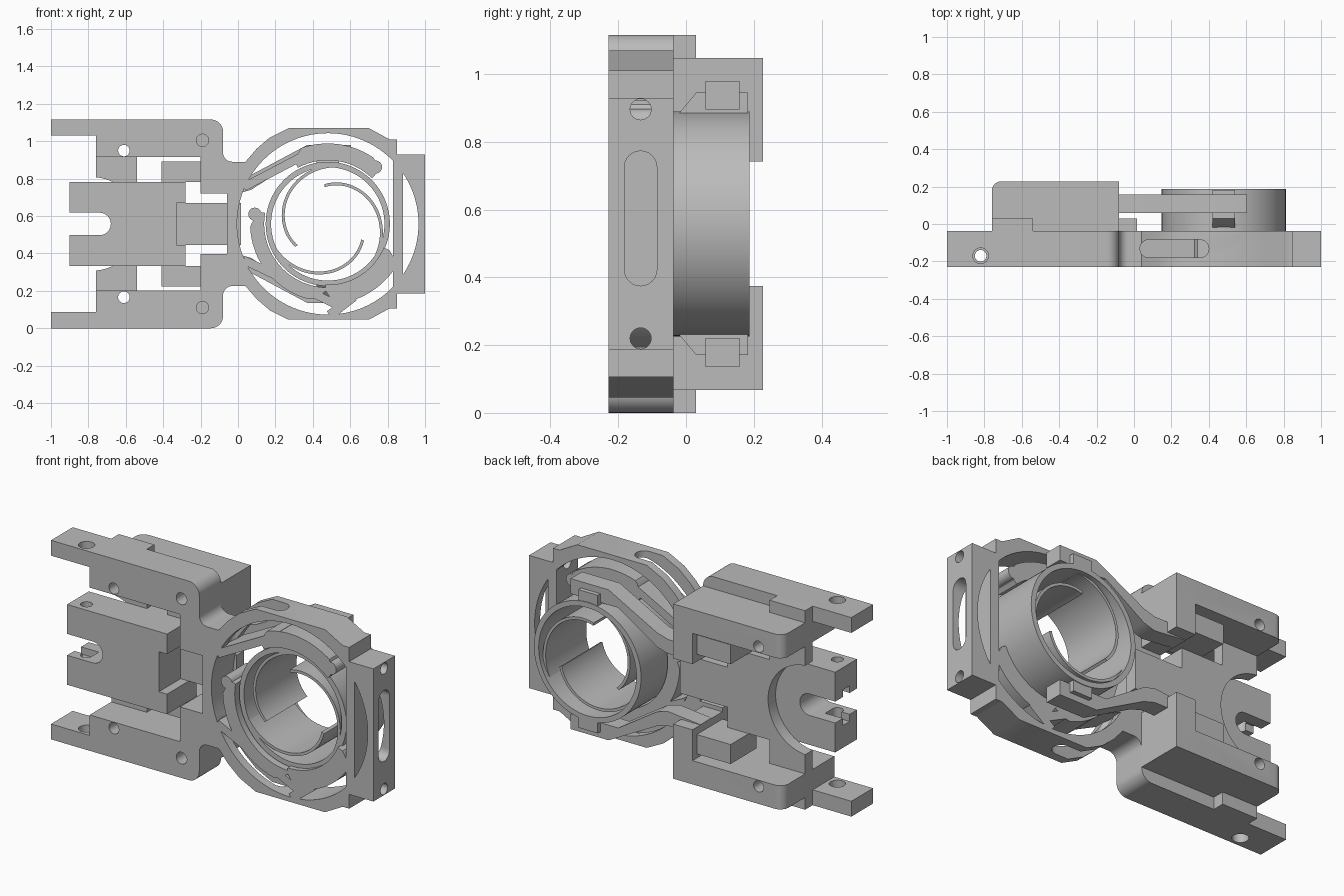
import bpy, bmesh
from math import sin, cos, pi, radians, hypot

if "Cube" in bpy.data.objects:
    bpy.data.objects.remove(bpy.data.objects["Cube"], do_unlink=True)

MID = 0.558            # height of the mirror plane
TOP = 2 * MID
CX = 0.48              # barrel axis
FRONT, BACK = -0.229, -0.037

grey = bpy.data.materials.new("plain grey")
grey.use_nodes = True
grey.diffuse_color = (0.5, 0.5, 0.5, 1)
grey.node_tree.nodes["Principled BSDF"].inputs["Base Color"].default_value = (0.5, 0.5, 0.5, 1)


def arc(cx, cz, r, a0, a1, n=24):
    steps = [radians(a0 + (a1 - a0) * i / n) for i in range(n + 1)]
    return [(cx + r * cos(a), cz + r * sin(a)) for a in steps]


def circle(cx, cz, r, n=48):
    return arc(cx, cz, r, 0, 360, n)[:-1]


def flip(pts):
    return [(x, TOP - z) for x, z in reversed(pts)]


def rect(x0, x1, z0, z1):
    return [(x0, z0), (x1, z0), (x1, z1), (x0, z1)]


def bar(a, b, w):
    dx, dz = b[0] - a[0], b[1] - a[1]
    k = w / 2 / hypot(dx, dz)
    ox, oz = -dz * k, dx * k
    return [(a[0] + ox, a[1] + oz), (a[0] - ox, a[1] - oz),
            (b[0] - ox, b[1] - oz), (b[0] + ox, b[1] + oz)]


def prism(name, outline, lo, hi, holes=(), axis="y"):
    """Extrude a flat outline with holes along an axis."""
    cu = bpy.data.curves.new(name, "CURVE")
    cu.dimensions, cu.fill_mode = "2D", "BOTH"
    cu.extrude = (hi - lo) / 2
    for loop in [outline, *holes]:
        sp = cu.splines.new("POLY")
        sp.points.add(len(loop) - 1)
        for p, (u, v) in zip(sp.points, loop):
            p.co = (u, v, 0, 1)
        sp.use_cyclic_u = True
    tmp = bpy.data.objects.new(name + "_curve", cu)
    bpy.context.collection.objects.link(tmp)
    dg = bpy.context.evaluated_depsgraph_get()
    me = bpy.data.meshes.new_from_object(tmp.evaluated_get(dg))
    bpy.data.objects.remove(tmp, do_unlink=True)
    bm = bmesh.new()
    bm.from_mesh(me)
    bmesh.ops.remove_doubles(bm, verts=bm.verts, dist=1e-5)
    mid = (lo + hi) / 2
    for v in bm.verts:
        a, b, c = v.co
        v.co = {"y": (a, mid - c, b), "z": (a, b, mid + c), "x": (mid + c, a, b)}[axis]
    bm.normal_update()
    bmesh.ops.recalc_face_normals(bm, faces=bm.faces)
    bm.to_mesh(me)
    bm.free()
    me.materials.clear()
    me.materials.append(grey)
    ob = bpy.data.objects.new(name, me)
    bpy.context.collection.objects.link(ob)
    return ob


def cut(target, cutter):
    cutter.hide_render = True
    mod = target.modifiers.new("cut", "BOOLEAN")
    mod.operation, mod.solver, mod.object = "DIFFERENCE", "EXACT", cutter
    bpy.context.view_layer.objects.active = target
    bpy.ops.object.modifier_apply(modifier=mod.name)
    bpy.data.objects.remove(cutter, do_unlink=True)


def pivot(r):
    return prism("pivot_cutter", circle(-0.82, -0.17, r, 24), -0.2, 1.3, axis="z")


# Main frame: two arms, neck, ring and end plate in one outline
screws = [circle(-0.61, z, 0.031, 24) for z in (0.95, TOP - 0.95)]
half = [(-0.06, 0.72), (-0.2, 0.72), (-0.2, 0.915), (-0.76, 0.915),
        (-0.76, 1.03), (-1, 1.03), (-1, TOP)]
half += arc(-0.145, TOP - 0.065, 0.065, 90, 0, 8)
half += arc(-0.03, 0.94, 0.05, 180, 270, 8)
half += [(0.04, 0.89), (0.1, 0.96), (0.17, 1.02), (0.27, 1.07), (0.70, 1.07),
         (0.81, 1.01), (0.85, 1.01), (0.85, 0.93), (1, 0.93)]
opening = arc(CX, MID, 0.485, 44, 316, 72)
lens = arc(CX, MID, 0.485, -34, 34, 24)
dimples = [circle(-0.19, z, 0.033, 24) for z in (1.005, TOP - 1.005)]
frame = prism("main_frame", half + flip(half), FRONT, BACK, [opening, lens, *screws, *dimples])
cut(frame, pivot(0.042))
slot = arc(0.08, -0.132, 0.048, 90, 270, 12) + arc(0.352, -0.132, 0.048, -90, 90, 12)
cut(frame, prism("side_slot_cutter", slot, -0.2, 1.3, axis="z"))
slot = arc(-0.134, 0.725, 0.048, 0, 180, 12) + arc(-0.134, 0.423, 0.048, 180, 360, 12)
cut(frame, prism("end_slot_cutter", slot, 0.9, 1.1, axis="x"))
for z in (0.896, TOP - 0.896):
    cut(frame, prism("end_hole_cutter", circle(-0.134, z, 0.031, 24), 0.8, 1.1, axis="x"))

# Centre block in three layers, the middle one grooved inside the fork
head = [(-0.33, 0.67), (-0.28, 0.67), (-0.28, 0.783), (-0.9, 0.783)]
throat = arc(-0.74, MID, 0.06, 90, 0, 10)
plain = head + [(-0.9, MID + 0.06)] + throat
grooved = head + [(-0.9, MID + 0.1), (-0.79, MID + 0.1), (-0.79, MID + 0.06)] + throat
for name, half, y0, y1 in (("front", plain, FRONT, -0.165), ("middle", grooved, -0.165, -0.105),
                           ("rear", plain, -0.105, BACK)):
    cut(prism(name + "_centre_block", half + flip(half)[1:], y0, y1), pivot(0.031))

# Rear web joining the arms, block and ring, with a round cutaway
half = [(0.017, 0.67), (-0.28, 0.67), (-0.28, 0.783), (-0.54, 0.783), (-0.54, TOP), (-0.76, TOP)]
half += arc(-0.78, MID, 0.25, 85.4, 0, 24)
prism("rear_web", half + flip(half)[1:], BACK, 0.03, screws)

# Barrel with three spiral springs
prism("barrel", circle(CX, MID, 0.332, 96), -0.2, 0.187, [circle(CX, MID, 0.303, 96)])
for k in range(3):
    inner, outer = [], []
    for i in range(41):
        t = i / 40
        a = radians(215 - 120 * k - 128 * t)
        r = 0.205 + 0.105 * t
        inner.append((CX + (r - 0.008) * cos(a), MID + (r - 0.008) * sin(a)))
        outer.append((CX + (r + 0.008) * cos(a), MID + (r + 0.008) * sin(a)))
    prism(f"spiral_spring_{k + 1}", inner + outer[::-1], -0.2, 0.16)

# Flexure crescents around the barrel and their links to the frame
for name, a0, a1, inside, outside in (("top", 46, 118, 0.34, 0.43), ("left", 170, 268, 0.34, 0.415),
                                      ("lower", 268, 337, 0.325, 0.43)):
    edge = []
    for i in range(33):
        t = i / 32
        a = radians(a0 + (a1 - a0) * t)
        r = inside + (outside - inside) * min(1, 0.3 + 2 * sin(pi * t))
        edge.append((CX + r * cos(a), MID + r * sin(a)))
    prism(name + "_crescent", edge + arc(CX, MID, inside, a1, a0, 32), FRONT, BACK)
prism("top_link", bar((0.03, 0.755), (0.43, 0.965), 0.045), FRONT, BACK)
prism("lower_link", bar((0.03, 0.365), (0.54, 0.12), 0.045), FRONT, BACK)
prism("bottom_link", bar((0.49, 0.07), (0.62, 0.17), 0.05), FRONT, BACK)
prism("end_link", bar((0.84, 0.345), (0.76, 0.345), 0.05), FRONT, BACK)
prism("top_knob", circle(0.735, 0.862, 0.035, 24), FRONT, BACK)
prism("left_knob", circle(0.09, 0.61, 0.035, 24), FRONT, BACK)

# Mirrored rear parts
lever = [(-0.2, 0.74), (0.0, 0.72), (0.07, 0.74), (0.31, 0.895), (0.605, 0.895),
         (0.605, 0.98), (0.37, 0.98), (0.07, 0.82), (0.0, 0.8), (-0.2, 0.8)]
rail = [(-0.08, BACK), (-0.08, 0.228)] + arc(-0.71, 0.178, 0.05, 90, 180, 8) + [(-0.76, BACK)]
tip = [(-0.02, 0.885), (0.03, 0.945), (0.183, 0.945), (0.183, 0.87)]
for side in ("upper", "lower"):
    up = side == "upper"
    m = (lambda p: p) if up else flip
    z0, z1 = (0.915, 1.048) if up else (TOP - 1.048, TOP - 0.915)
    housing = prism(side + "_rear_housing", rail, z0, z1, axis="z")
    z = 0.95 if up else TOP - 0.95
    cut(housing, prism("screw_cutter", circle(-0.61, z, 0.031, 24), -0.3, 0.4))
    prism(side + "_lever_post", m(rect(-0.2, -0.08, 0.742, 0.95)), BACK, 0.228)
    prism(side + "_lever_base", m(rect(-0.41, -0.19, 0.783, 0.892)), BACK, 0.19)
    prism(side + "_lever", m(lever), 0.058, 0.158)
    prism(side + "_catch", m(tip), 0.42, 0.54, axis="x")

# Smooth the round walls and keep the corners sharp
bpy.ops.object.select_all(action="DESELECT")
for ob in bpy.context.scene.objects:
    if ob.type == "MESH" and grey.name in ob.data.materials:
        ob.select_set(True)
        bpy.context.view_layer.objects.active = ob
bpy.ops.object.shade_smooth_by_angle(angle=radians(30))
